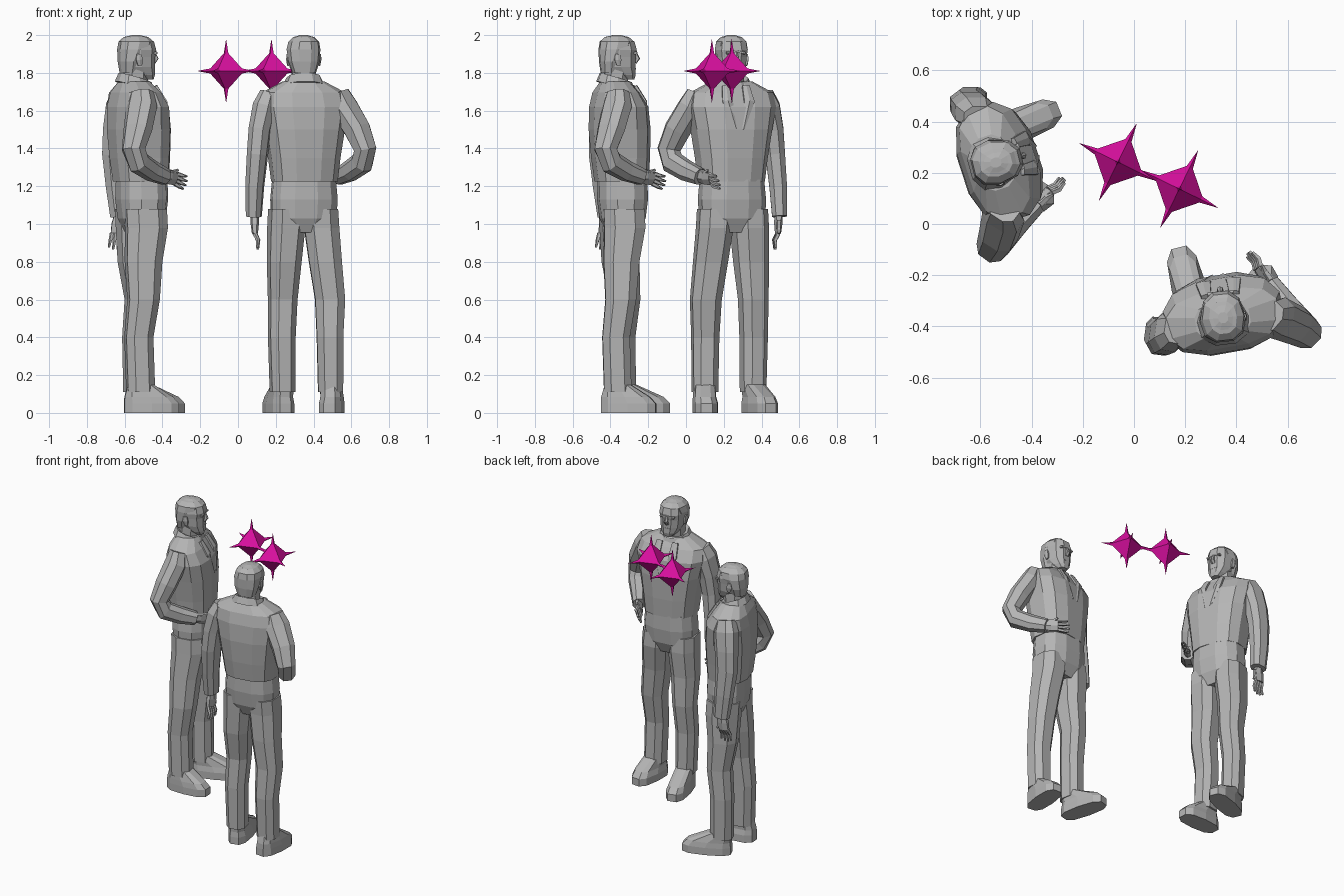
import bpy, bmesh, math
from mathutils import Vector, Matrix

cube = bpy.data.objects.get("Cube")
if cube:
    bpy.data.objects.remove(cube, do_unlink=True)


def material(name, rgb):
    m = bpy.data.materials.new(name)
    m.use_nodes = True
    m.diffuse_color = (*rgb, 1)
    m.node_tree.nodes["Principled BSDF"].inputs["Base Color"].default_value = (*rgb, 1)
    return m


GREY = material("plain grey", (0.46, 0.46, 0.46))
PINK = material("magenta", (0.72, 0.005, 0.36))

# Each man is built once, about PIVOT, and placed twice
PIVOT = Vector((-0.52, 0.25, 0))
PLACES = [("first", PIVOT, 0), ("second", Vector((0.341, -0.345, 0)), math.radians(82))]


def place(name, bm):
    bmesh.ops.recalc_face_normals(bm, faces=bm.faces)
    mesh = bpy.data.meshes.new(name)
    bm.to_mesh(mesh)
    bm.free()
    mesh.materials.append(GREY)
    mesh.transform(Matrix.Translation(-PIVOT))
    for who, loc, turn in PLACES:
        ob = bpy.data.objects.new(who + "_man_" + name, mesh)
        ob.location = loc
        ob.rotation_euler.z = turn
        bpy.context.collection.objects.link(ob)


def skin(name, rings, caps=True):
    bm = bmesh.new()
    loops = [[bm.verts.new(p) for p in r] for r in rings]
    n = len(loops[0])
    for a, b in zip(loops, loops[1:]):
        for i in range(n):
            j = (i + 1) % n
            bm.faces.new((a[i], a[j], b[j], b[i]))
    if caps:
        bm.faces.new(loops[0])
        bm.faces.new(loops[-1])
    place(name, bm)


def section(n, power):
    for i in range(n):
        a = 2 * math.pi * (i + 0.5) / n
        c, s = math.cos(a), math.sin(a)
        yield (math.copysign(abs(c) ** power, c), math.copysign(abs(s) ** power, s))


def loft(name, rows, yaw=0, n=8, power=0.8, tilt=0.0, caps=True):
    """Level rings: x, y, z, half depth, half width."""
    rot = Matrix.Rotation(math.radians(yaw), 3, "Z")
    rings = []
    for x, y, z, rx, ry in rows:
        rings.append([Vector((x, y, z)) + rot @ Vector((c * rx, s * ry, -tilt * c * rx))
                      for c, s in section(n, power)])
    skin(name, rings, caps)


def tube(name, rows, across, n=8, power=0.85):
    """Rings square to a path: x, y, z, radius along across, other radius."""
    pts = [Vector(r[:3]) for r in rows]
    rings = []
    for i, r in enumerate(rows):
        t = (pts[min(i + 1, len(pts) - 1)] - pts[max(i - 1, 0)]).normalized()
        u = Vector(across)
        u = (u - t * u.dot(t)).normalized()
        v = t.cross(u)
        rings.append([pts[i] + u * c * r[3] + v * s * r[4] for c, s in section(n, power)])
    skin(name, rings)


def hand(name, wrist, knuckle, tip, across, thumb_side):
    w, k, t = Vector(wrist), Vector(knuckle), Vector(tip)
    a = Vector(across).normalized()
    tube(name + "_palm", [(*w, 0.027, 0.022), (*w.lerp(k, 0.5), 0.038, 0.022),
                          (*k, 0.038, 0.016)], a, 6)
    for i in range(4):
        off = a * (i - 1.5) * 0.019
        end = t + off * 1.25 - (t - k) * 0.12 * abs(i - 1.5)
        mid = (k + off).lerp(end, 0.5) + (t - k).cross(a) * 0.12
        tube(f"{name}_finger_{i + 1}", [(*(k + off), 0.011, 0.012), (*mid, 0.010, 0.011),
                                        (*end, 0.006, 0.007)], a, 5)
    side = a * thumb_side
    base = w.lerp(k, 0.3) + side * 0.03
    tube(name + "_thumb", [(*base, 0.014, 0.014), (*(base.lerp(k, 0.6) + side * 0.022), 0.012, 0.012),
                           (*(k + side * 0.05), 0.007, 0.007)], a, 5)


# Jacket, collar and waist
loft("jacket", [(-.515, .24, 1.225, .138, .175), (-.52, .24, 1.35, .15, .19),
                (-.525, .24, 1.5, .157, .215), (-.53, .24, 1.62, .148, .238),
                (-.545, .24, 1.695, .115, .225), (-.55, .24, 1.755, .075, .11)], 18, 12, 0.75)
loft("collar", [(-.545, .24, 1.725, .105, .115), (-.545, .24, 1.775, .086, .092),
                (-.545, .24, 1.76, .066, .07)], 15, 10, 0.9, 0.3)
loft("trouser_top", [(-.51, .245, .955, .085, .1), (-.51, .245, 1.03, .12, .175),
                     (-.51, .243, 1.13, .133, .18), (-.51, .243, 1.235, .13, .17)], 14, 12, 0.8)
for side, s in (("left", 1), ("right", -1)):
    # Lapels lie on the chest
    tilt = Matrix.Rotation(math.radians(16), 3, "Z")
    path = []
    for d, w, z, r in ((.085, .055, 1.73, .022), (.135, .06, 1.65, .032), (.156, .02, 1.5, .006)):
        p = Vector((-.535, .24, z)) + tilt @ Vector((d, w * s, 0))
        path.append((*p, r, .012))
    tube(side + "_lapel", path, tilt @ Vector((0, 1, 0)), 6)

# Legs and shoes
loft("right_leg", [(-.49, .155, 1.08, .115, .095), (-.485, .152, .98, .115, .098),
                   (-.5, .13, .8, .1, .092), (-.5, .105, .6, .086, .084),
                   (-.525, .102, .4, .077, .074), (-.515, .1, .11, .077, .07)], 10)
loft("left_leg", [(-.535, .332, 1.08, .115, .095), (-.53, .335, .98, .115, .098),
                  (-.535, .345, .8, .1, .09), (-.515, .356, .6, .083, .077),
                  (-.535, .358, .4, .076, .072), (-.53, .355, .11, .076, .066)], 20)
for side, x, y, ax, ay, length, yaw in (("right", -.458, .102, -.515, .1, .15, 3),
                                        ("left", -.44, .39, -.525, .355, .165, 22)):
    loft(side + "_shoe", [(x, y, 0, length, .068), (x, y, .05, length, .068),
                          (x - .015, y - .004, .085, length * .88, .062),
                          (ax, ay, .15, .07, .058)], yaw, 10, 0.7)

# Arms: left hangs, right is bent across the belly
tube("left_arm", [(-.605, .415, 1.69, .05, .065), (-.62, .435, 1.62, .066, .085),
                  (-.64, .46, 1.5, .06, .08), (-.65, .472, 1.37, .056, .074),
                  (-.64, .488, 1.2, .05, .064), (-.625, .495, 1.04, .042, .055)], (0, 1, 0))
tube("right_arm", [(-.51, .06, 1.695, .065, .05), (-.51, .03, 1.62, .085, .066),
                   (-.53, -.045, 1.5, .077, .066), (-.553, -.09, 1.395, .062, .06),
                   (-.525, -.07, 1.325, .058, .062), (-.455, .005, 1.28, .05, .056),
                   (-.385, .075, 1.25, .042, .045)], (.8, -.6, 0))
hand("left_hand", (-.63, .49, 1.05), (-.64, .487, .95), (-.65, .47, .86), (1, .1, 0), 1)
hand("right_hand", (-.395, .065, 1.25), (-.33, .13, 1.24), (-.27, .18, 1.215), (.25, -.25, .9), 1)

# Head
loft("neck", [(-.55, .24, 1.70, .068, .066), (-.54, .24, 1.84, .066, .066)], 12)
loft("head", [(-.478, .25, 1.765, .03, .032), (-.5, .247, 1.79, .06, .055),
              (-.525, .243, 1.83, .085, .074), (-.533, .242, 1.885, .094, .08),
              (-.533, .242, 1.92, .1, .085), (-.535, .241, 1.965, .09, .076),
              (-.54, .24, 1.99, .06, .05), (-.54, .24, 2.0, .022, .02)], 14, 10, 0.85)
loft("hair", [(-.575, .232, 1.80, .05, .062), (-.572, .234, 1.86, .062, .083),
              (-.55, .24, 1.925, .088, .09), (-.54, .24, 1.965, .092, .082),
              (-.54, .24, 1.99, .065, .055), (-.54, .24, 1.998, .02, .02)], 14, 10, 0.85)
turn = Matrix.Rotation(math.radians(14), 3, "Z")


def on_head(d, w, z):
    return tuple(Vector((-.533, .242, z)) + turn @ Vector((d, w, 0)))


across = turn @ Vector((0, 1, 0))
tube("nose", [(*on_head(.09, 0, 1.91), .008, .008), (*on_head(.102, 0, 1.875), .013, .014),
              (*on_head(.09, 0, 1.855), .015, .01)], across, 6)
tube("brow", [(*on_head(.086, w, z), .012, .008) for w, z in ((-.05, 1.905), (0, 1.915), (.05, 1.905))],
     turn @ Vector((1, 0, 0)), 6)
tube("lips", [(*on_head(.082, w, 1.822), .01, .007) for w in (-.026, 0, .026)],
     turn @ Vector((1, 0, 0)), 6)
for side, s in (("left", 1), ("right", -1)):
    tube(side + "_ear", [(*on_head(-.005, .078 * s, 1.84), .012, .01),
                         (*on_head(-.01, .084 * s, 1.87), .02, .01),
                         (*on_head(-.012, .084 * s, 1.9), .014, .008)], turn @ Vector((1, 0, 0)), 6)

# Floating eight-sided gems with a thin spike on every corner
for name, centre in (("left_gem", (.177, .137, 1.81)), ("right_gem", (-.063, .242, 1.81))):
    bm = bmesh.new()
    bmesh.ops.create_cone(bm, segments=4, radius1=.107, radius2=0, depth=.107, cap_ends=False,
                          matrix=Matrix.Translation((0, 0, .0535)))
    bmesh.ops.create_cone(bm, segments=4, radius1=0, radius2=.107, depth=.107, cap_ends=False,
                          matrix=Matrix.Translation((0, 0, -.0535)))
    bmesh.ops.remove_doubles(bm, verts=bm.verts, dist=.0001)
    for axis in ((1, 0, 0), (-1, 0, 0), (0, 1, 0), (0, -1, 0), (0, 0, 1), (0, 0, -1)):
        d = Vector(axis)
        aim = d.to_track_quat("Z", "Y").to_matrix().to_4x4()
        bmesh.ops.create_cone(bm, segments=4, radius1=.014, radius2=0, depth=.08, cap_ends=True,
                              matrix=Matrix.Translation(d * .13) @ aim)
    bmesh.ops.recalc_face_normals(bm, faces=bm.faces)
    mesh = bpy.data.meshes.new(name)
    bm.to_mesh(mesh)
    bm.free()
    mesh.materials.append(PINK)
    gem = bpy.data.objects.new(name, mesh)
    gem.location = centre
    gem.rotation_euler.z = math.radians(-26)
    bpy.context.collection.objects.link(gem)
